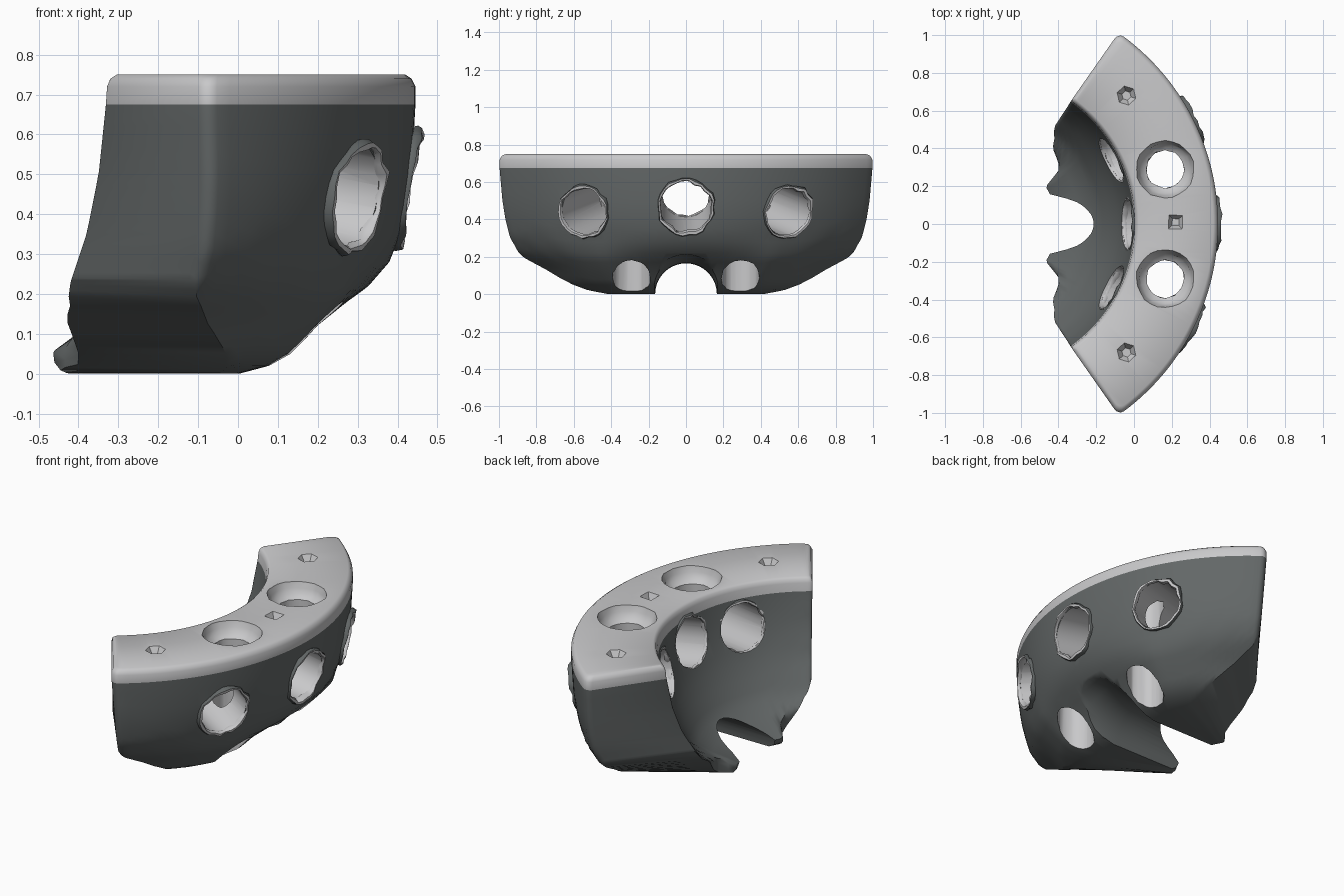
import bpy, bmesh, math, random
from mathutils import Vector, Matrix

if "Cube" in bpy.data.objects:
    bpy.data.objects.remove(bpy.data.objects["Cube"])

random.seed(4)
CX = -0.79          # centre of the arc
END = 55.0          # half angle of the arc, degrees
HALF = [i / 28 * .97 for i in range(29)] + [.982, .991, .997, 1]
COLS = [-s for s in HALF[:0:-1]] + HALF


def material(name, col):
    m = bpy.data.materials.new(name)
    m.diffuse_color = (*col, 1)
    m.use_nodes = True
    m.node_tree.nodes["Principled BSDF"].inputs["Base Color"].default_value = m.diffuse_color
    return m


DARK = material("dark grey", (0.125, 0.137, 0.137))
LIGHT = material("light grey", (0.58, 0.58, 0.59))


def interp(table, x):
    if x <= table[0][0]:
        return table[0][1]
    for (a, u), (b, v) in zip(table, table[1:]):
        if x <= b:
            return u + (v - u) * (x - a) / (b - a)
    return table[-1][1]


def finish(name, bm, mats):
    bmesh.ops.recalc_face_normals(bm, faces=bm.faces)
    me = bpy.data.meshes.new(name)
    bm.to_mesh(me)
    bm.free()
    for m in mats:
        me.materials.append(m)
    ob = bpy.data.objects.new(name, me)
    bpy.context.collection.objects.link(ob)
    return ob


def activate(ob):
    bpy.ops.object.select_all(action='DESELECT')
    ob.select_set(True)
    bpy.context.view_layer.objects.active = ob


# Wall radii by height; underside height, inner lip and corner rounding by angle
OUTER = [(0, .79), (.02, .865), (.05, .92), (.09, .96), (.13, .995), (.18, 1.065), (.23, 1.13),
         (.3, 1.185), (.4, 1.21), (.5, 1.225), (.675, 1.235), (.72, 1.235), (.74, 1.225), (.75, 1.21)]
INNER = [(0, .42), (.02, .39), (.06, .375), (.1, .47), (.14, .54), (.17, .585), (.2, .61),
         (.35, .70), (.5, .755), (.675, .79), (.72, .795), (.74, .802), (.75, .815)]
BOTTOM = [(30, 0), (36, .022), (40, .052), (44, .088), (48, .13), (51, .165), (53.5, .195), (55, .24)]
LIP = [(31, .375), (33.5, .40), (35.5, .475), (40, .505), (48, .535), (54, .60)]
ROUND = [(.97, 0), (.982, .003), (.991, .011), (.997, .022), (1, .035)]
TAPER = [(.2, .965), (.35, .98), (.675, 1), (.72, 1), (.74, .993), (.75, .98)]
BULGE = [(0, 0), (6, .006), (12, .022), (18, .05), (24, .083), (32, .072), (48, .035), (55, .03)]
ROWS = [0, .02, .05, .08, .12, .17, .22, .28, .35, .42, .5, .59, .675, .72, .74, .75]


def curved_block():
    bm = bmesh.new()
    sides = ([], [])
    for s in COLS:
        deg = abs(s) * END
        zb = interp(BOTTOM, deg)
        inset = interp(ROUND, abs(s))
        cols = ([], [])
        for z0 in ROWS:
            z = z0 if z0 > .675 else zb + z0 * (.675 - zb) / .675
            t = interp(TAPER, z)
            low = interp([(.13, 1), (.28, 0)], z)     # lower outer wall is flatter in plan
            r_in = max(interp(INNER, z), interp(LIP, deg)) + inset * .3
            r_out = interp(OUTER, z) * (1 + low * interp(BULGE, deg)) - inset
            # inner wall keeps nearly the full angle, outer wall tapers
            for col, r, k in zip(cols, (r_in, r_out), (t if z > .7 else 1 - (1 - t) * .3, t)):
                a = math.radians(s * END * k)
                col.append(bm.verts.new((CX + r * math.cos(a), r * math.sin(a), z)))
        for side, col in zip(sides, cols):
            side.append(col)
    n, c = len(ROWS), len(COLS) - 1
    inn, out = sides
    for i in range(c):
        for side in sides:                       # inner and outer walls
            for k in range(n - 1):
                bm.faces.new((side[i][k], side[i + 1][k], side[i + 1][k + 1], side[i][k + 1]))
        for k in (0, n - 1):                     # underside and top
            bm.faces.new((inn[i][k], inn[i + 1][k], out[i + 1][k], out[i][k]))
    for i in (0, c):                             # end faces
        for k in range(n - 1):
            bm.faces.new((inn[i][k], out[i][k], out[i][k + 1], inn[i][k + 1]))
    for f in bm.faces:                           # light band on top
        f.material_index = int(f.calc_center_median().z > .676)
    return finish("curved_block", bm, (DARK, LIGHT))


def lathe(name, profile, matrix, mat, seg=28, rough=0):
    """Closed turned solid from (radius, height) points."""
    bm = bmesh.new()
    rings = []
    for r, h in profile:
        rings.append([])
        for j in range(seg):
            a = 2 * math.pi * j / seg
            rr = r + random.uniform(-rough, rough)
            rings[-1].append(bm.verts.new(matrix @ Vector((rr * math.cos(a), rr * math.sin(a), h))))
    for a, b in zip(rings, rings[1:]):
        for j in range(seg):
            bm.faces.new((a[j], a[(j + 1) % seg], b[(j + 1) % seg], b[j]))
    bm.faces.new(rings[0])
    bm.faces.new(rings[-1])
    return finish(name, bm, (mat,))


def cut(ob, cutter):
    cutter.hide_render = True
    m = ob.modifiers.new("cut", 'BOOLEAN')
    m.operation = 'DIFFERENCE'
    m.solver = 'EXACT'
    m.material_mode = 'TRANSFER'
    m.object = cutter
    activate(ob)
    bpy.ops.object.modifier_apply(modifier=m.name)
    bpy.data.objects.remove(cutter)


def rim(name, matrix, radius, thick):
    """Rough raised ring around a hole, dark on its outer flank."""
    bm = bmesh.new()
    seg, sub = 26, 6
    rings = []
    for j in range(seg):
        a = 2 * math.pi * j / seg
        t = thick * random.uniform(.5, 1.3)
        rr = radius + random.uniform(-.006, .008)
        rings.append([])
        for k in range(sub):
            b = 2 * math.pi * k / sub
            r = rr + t * .7 * math.cos(b)
            rings[-1].append(bm.verts.new(matrix @ Vector(
                (r * math.cos(a), r * math.sin(a), t * math.sin(b)))))
    for j in range(seg):
        p, q = rings[j], rings[(j + 1) % seg]
        for k in range(sub):
            f = bm.faces.new((p[k], q[k], q[(k + 1) % sub], p[(k + 1) % sub]))
            f.material_index = int(k in (0, sub - 1))
    return finish(name, bm, (LIGHT, DARK))


block = curved_block()
parts = [block]

# Arched notch under the middle, flaring toward the outer wall
along_x = Matrix.Rotation(math.pi / 2, 4, 'Y')
cut(block, lathe("notch_cutter", [(.165, -1), (.165, -.02), (.168, .06), (.177, .13), (.19, .2),
                                  (.21, .27), (.22, .5)], along_x, DARK, 40))

# Three radial holes, rising slightly toward the inside
for deg, z, rad in ((-26.7, .442, .132), (0, .467, .14), (26.7, .442, .132)):
    d = math.radians(deg)
    radial = Vector((math.cos(d), math.sin(d), 0))
    outer = Vector((CX, 0, z)) + radial * 1.213
    inner = Vector((CX, 0, z + .083)) + radial * .765
    axis = (outer - inner).normalized()
    turn = axis.to_track_quat('Z', 'Y').to_matrix().to_4x4()
    at = Matrix.Translation(outer) @ turn
    cut(block, lathe("hole_cutter", [(rad - .004, -.75), (rad, .2)], at, LIGHT))
    parts.append(rim("outer_hole_rim", at, rad + .004, .018))
    parts.append(rim("inner_hole_rim", Matrix.Translation(inner) @ turn, rad, .014))

# Two stepped vertical holes with a shallow ledge
for y in (-.29, .29):
    cut(block, lathe("well_cutter", [(.162, .8), (.152, .745), (.14, .72), (.13, .69),
                                     (.10, .672), (.10, -.1)],
                     Matrix.Translation((.165, y, 0)), LIGHT, 24, .004))

# Small pits in the top
for x, y, seg in ((-.04, .68, 6), (-.04, -.68, 6), (.22, .01, 4)):
    cut(block, lathe("pit_cutter", [(.065, .77), (.025, .71)],
                     Matrix.Translation((x, y, 0)) @ Matrix.Rotation(.75, 4, 'Z'), LIGHT, seg))

for ob in parts:
    activate(ob)
    bpy.ops.object.shade_smooth_by_angle(angle=math.radians(48))
